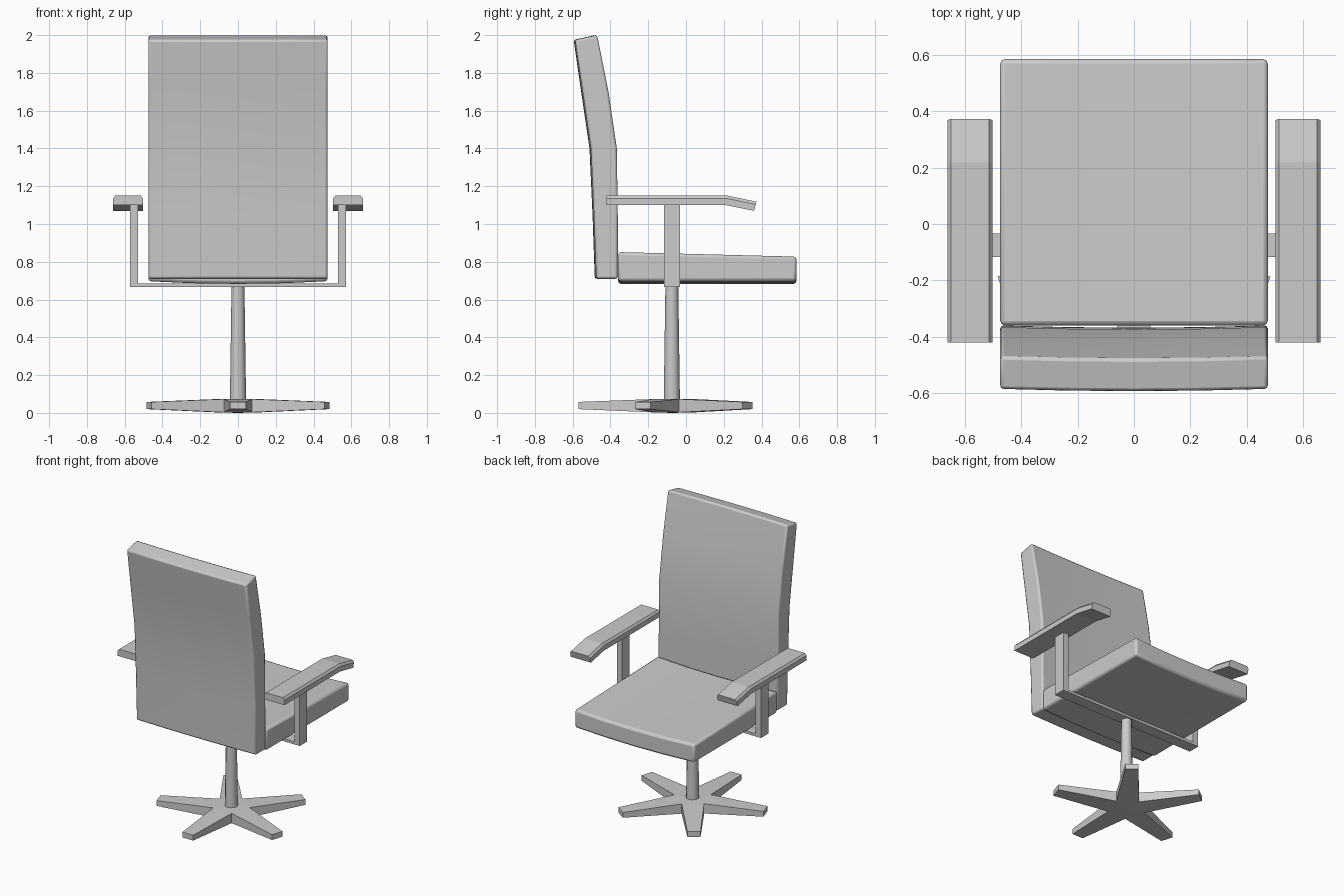
import bpy, bmesh, math

if "Cube" in bpy.data.objects:
    bpy.data.objects.remove(bpy.data.objects["Cube"])


def finish(name, bm, bevel=0.0, segments=1, smooth=False):
    bmesh.ops.recalc_face_normals(bm, faces=bm.faces[:])
    mesh = bpy.data.meshes.new(name)
    bm.to_mesh(mesh)
    bm.free()
    ob = bpy.data.objects.new(name, mesh)
    bpy.context.collection.objects.link(ob)
    if bevel:
        m = ob.modifiers.new("soft_edges", 'BEVEL')
        m.width, m.segments = bevel, segments
        m.limit_method, m.angle_limit = 'ANGLE', math.radians(50)
    if smooth:
        bpy.ops.object.select_all(action='DESELECT')
        ob.select_set(True)
        bpy.context.view_layer.objects.active = ob
        bpy.ops.object.shade_smooth_by_angle(angle=math.radians(30))
    return ob


def loft(bm, rings):
    rows = [[bm.verts.new(p) for p in r] for r in rings]
    n = len(rows[0])
    for a, b in zip(rows, rows[1:]):
        for i in range(n):
            j = (i + 1) % n
            bm.faces.new((a[i], a[j], b[j], b[i]))
    bm.faces.new(rows[0])
    bm.faces.new(rows[-1][::-1])


def cushion(name, profile, dy, dz, bevel):
    """Side profile (y, z) swept across x, sagging towards the middle."""
    bm = bmesh.new()
    rings = []
    for t in (-1, -0.5, 0, 0.5, 1):
        s = 1 - t * t
        rings.append([(0.475 * t, y + dy * s, z + dz * s) for y, z in profile])
    loft(bm, rings)
    return finish(name, bm, bevel, 2, True)


def box(name, x, y, z):
    bm = bmesh.new()
    loft(bm, [[(x[0], y[0], h), (x[1], y[0], h), (x[1], y[1], h), (x[0], y[1], h)] for h in z])
    return finish(name, bm)


# Upholstery
cushion("seat", [(-0.36, 0.697), (0.585, 0.697), (0.585, 0.828), (-0.36, 0.852)], 0, -0.014, 0.016)
cushion("backrest", [(-0.475, 0.71), (-0.36, 0.71), (-0.361, 1.05), (-0.366, 1.40),
                     (-0.41, 1.70), (-0.47, 2.0), (-0.587, 1.975), (-0.55, 1.72),
                     (-0.503, 1.40), (-0.487, 1.05)], -0.008, 0, 0.012)

# Arms: chamfered pads, posts and the bar joining them
CY = -0.075
for side, s in (("left", -1), ("right", 1)):
    bm = bmesh.new()
    path = [(-0.42, 1.10, -0.42, 1.15), (0.21, 1.10, 0.22, 1.15), (0.36, 1.07, 0.373, 1.118)]
    rings = []
    for y0, z0, y1, z1 in path:
        ym, zm = y0 + (y1 - y0) * 0.7, z0 + (z1 - z0) * 0.7
        rings.append([(s * 0.503, y0, z0), (s * 0.662, y0, z0), (s * 0.662, ym, zm),
                      (s * 0.65, y1, z1), (s * 0.515, y1, z1), (s * 0.503, ym, zm)])
    loft(bm, rings)
    finish(side + "_arm_pad", bm)
    box(side + "_arm_post", sorted((s * 0.53, s * 0.572)), (CY - 0.042, CY + 0.042), (0.667, 1.102))
box("arm_crossbar", (-0.53, 0.53), (CY - 0.042, CY + 0.042), (0.667, 0.686))

# Column
bm = bmesh.new()
loft(bm, [[(r * math.cos(a * math.tau / 12), CY + r * math.sin(a * math.tau / 12), z)
           for a in range(12)] for r, z in ((0.043, 0.05), (0.034, 0.68))])
finish("column", bm, smooth=True)

# Five-legged star base, legs thinning towards the tips
bm = bmesh.new()
low_c, top_c = bm.verts.new((0, CY, 0)), bm.verts.new((0, CY, 0.075))
low, top = [], []
for i in range(5):
    a = -math.pi / 2 + i * math.tau / 5
    c, d = math.cos(a), math.sin(a)
    h = a + math.pi / 5
    valley = (0.125 * math.cos(h), CY + 0.125 * math.sin(h))
    for (x, y), z0, z1 in [((0.495 * c + 0.043 * d, CY + 0.495 * d - 0.043 * c), 0.02, 0.058),
                           ((0.495 * c - 0.043 * d, CY + 0.495 * d + 0.043 * c), 0.02, 0.058),
                           (valley, 0.003, 0.073)]:
        low.append(bm.verts.new((x, y, z0)))
        top.append(bm.verts.new((x, y, z1)))
for i in range(15):
    j = (i + 1) % 15
    bm.faces.new((low[i], low[j], top[j], top[i]))
for ring, centre in ((low, low_c), (top, top_c)):
    for i in range(5):
        p, q, v, w = ring[3 * i], ring[3 * i + 1], ring[3 * i + 2], ring[3 * i - 1]
        bm.faces.new((w, p, q, v))
        bm.faces.new((w, v, centre))
finish("star_base", bm)
